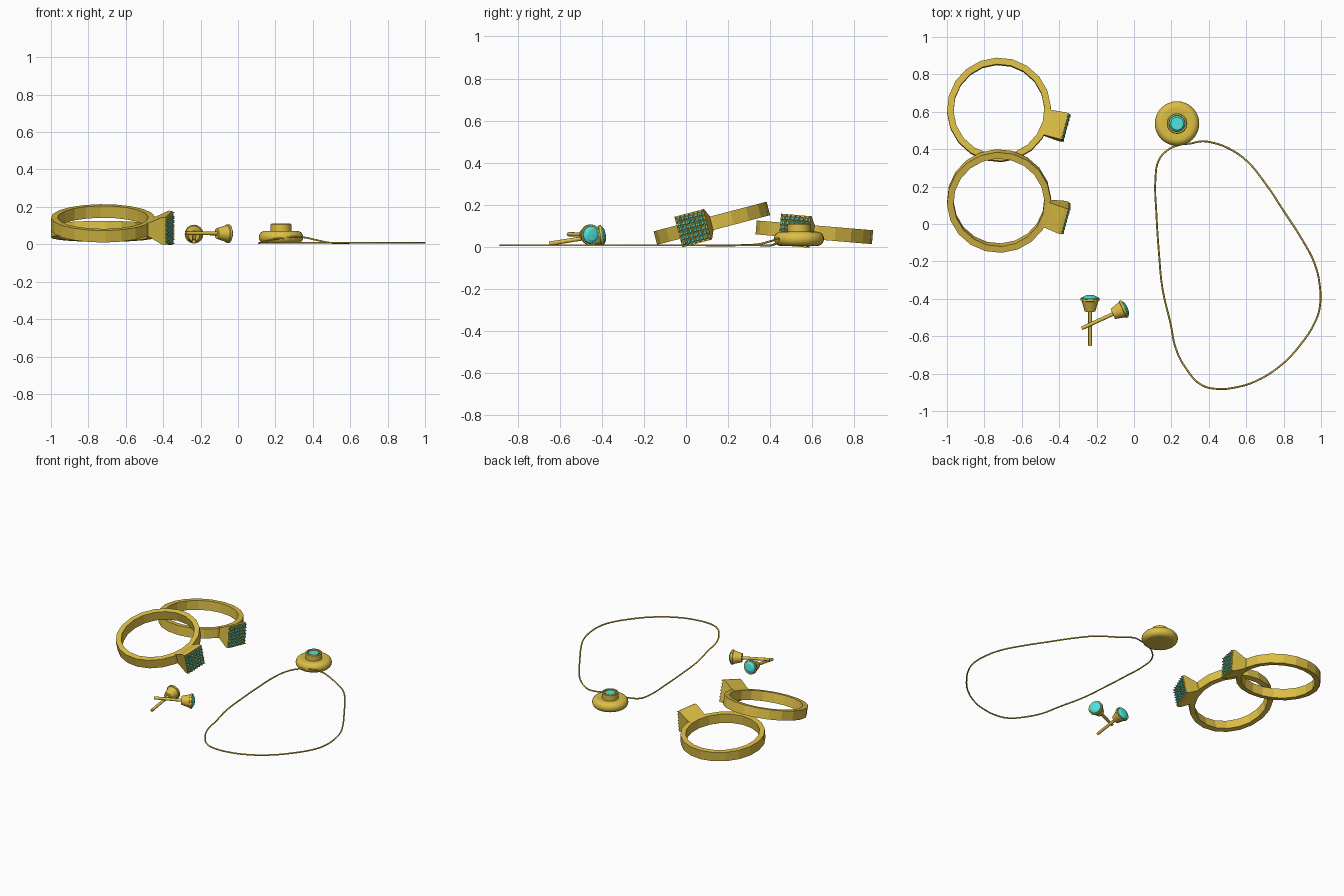
import bpy, bmesh, math
from mathutils import Matrix, Vector

if "Cube" in bpy.data.objects:
    bpy.data.objects.remove(bpy.data.objects["Cube"])


def material(name, rgb):
    m = bpy.data.materials.new(name)
    m.diffuse_color = (*rgb, 1)
    m.use_nodes = True
    m.node_tree.nodes["Principled BSDF"].inputs["Base Color"].default_value = m.diffuse_color
    return m


GOLD = material("gold", (0.72, 0.52, 0.06))
CYAN = material("turquoise", (0.08, 0.78, 0.72))


def finish(name, bm, mat, matrix=Matrix(), smooth=None):
    bmesh.ops.remove_doubles(bm, verts=bm.verts, dist=1e-5)
    bmesh.ops.recalc_face_normals(bm, faces=bm.faces)
    me = bpy.data.meshes.new(name)
    bm.to_mesh(me)
    bm.free()
    me.materials.append(mat)
    ob = bpy.data.objects.new(name, me)
    ob.matrix_world = matrix
    bpy.context.collection.objects.link(ob)
    if smooth:
        bpy.ops.object.select_all(action='DESELECT')
        ob.select_set(True)
        bpy.context.view_layer.objects.active = ob
        bpy.ops.object.shade_smooth_by_angle(angle=math.radians(smooth))
    return ob


def lathe(name, profile, sides, mat, matrix=Matrix(), closed=False, smooth=None):
    """Spin an (r, z) profile around local z."""
    bm = bmesh.new()
    vs = [bm.verts.new((r, 0, z)) for r, z in profile]
    edges = [bm.edges.new(p) for p in zip(vs, vs[1:])]
    if closed:
        edges.append(bm.edges.new((vs[-1], vs[0])))
    bmesh.ops.spin(bm, geom=vs + edges, axis=(0, 0, 1), cent=(0, 0, 0),
                   angle=2 * math.pi, steps=sides, use_merge=True)
    return finish(name, bm, mat, matrix, smooth)


# Rings: flat band, flared square head, pave grid of stones with beads between
def ring(name, centre, tilt):
    m = (Matrix.Translation(centre) @ Matrix.Rotation(math.radians(tilt), 4, 'X')
         @ Matrix.Rotation(math.radians(-15), 4, 'Z'))
    w = 0.033
    lathe(name + "_band", [(0.243, -w), (0.278, -w), (0.278, w), (0.243, w)],
          20, GOLD, m, closed=True)

    bm = bmesh.new()
    sections = [(0.248, 0.068, w), (0.275, 0.07, w + 0.006),
                (0.345, 0.073, 0.075), (0.365, 0.073, 0.075)]
    loops = [[bm.verts.new((x, sy * a, sz * b))
              for sy, sz in ((-1, -1), (1, -1), (1, 1), (-1, 1))]
             for x, a, b in sections]
    for p, q in zip(loops, loops[1:]):
        for i in range(4):
            j = (i + 1) % 4
            bm.faces.new((p[i], p[j], q[j], q[i]))
    bm.faces.new(loops[0])
    bm.faces.new(loops[-1])
    finish(name + "_head", bm, GOLD, m)

    n, pitch = 6, 0.0225
    stones, beads = bmesh.new(), bmesh.new()
    turn = Matrix.Rotation(math.pi / 2, 4, 'Y')

    def stud(bm, i, j, count, r1, r2, h, sides):
        off = (count - 1) / 2
        t = Matrix.Translation((0.363 + h / 2, (i - off) * pitch, (j - off) * pitch))
        bmesh.ops.create_cone(bm, cap_ends=True, segments=sides, radius1=r1,
                              radius2=r2, depth=h, matrix=t @ turn)

    for i in range(n):
        for j in range(n):
            stud(stones, i, j, n, 0.0105, 0.006, 0.012, 8)
    for i in range(n + 1):
        for j in range(n + 1):
            stud(beads, i, j, n + 1, 0.005, 0.003, 0.014, 6)
    finish(name + "_stones", stones, CYAN, m)
    finish(name + "_beads", beads, GOLD, m)


ring("front_ring", (-0.722, 0.123, 0.112), 14.7)
ring("back_ring", (-0.722, 0.61, 0.069), -4.8)


# Stud earrings: post, flared cup and faceted stone along one axis
def earring(name, tail, tip):
    tail, tip = Vector(tail), Vector(tip)
    axis = tip - tail
    L = axis.length
    m = Matrix.Translation(tail) @ axis.to_track_quat('Z', 'Y').to_matrix().to_4x4()
    lathe(name + "_post", [(0, 0), (0.01, 0), (0.01, L - 0.06), (0, L - 0.06)],
          12, GOLD, m, smooth=35)
    lathe(name + "_cup", [(0, L - 0.075), (0.029, L - 0.075), (0.045, L - 0.018),
                          (0.05, L - 0.016), (0.05, L - 0.004), (0.043, L - 0.004),
                          (0.041, L - 0.012), (0, L - 0.012)], 16, GOLD, m, smooth=30)
    lathe(name + "_stone", [(0, L - 0.012), (0.043, L - 0.008), (0.041, L),
                            (0.025, L + 0.009), (0, L + 0.011)], 16, CYAN, m)


earring("straight_earring", (-0.235, -0.65, 0.015), (-0.235, -0.392, 0.056))
earring("crossed_earring", (-0.28, -0.558, 0.06), (-0.045, -0.45, 0.057))

# Pendant: rounded disc with a raised collar holding the stone
at = Matrix.Translation((0.23, 0.537, 0))
rim = [(0.085 + 0.034 * math.sin(t), 0.038 - 0.034 * math.cos(t))
       for t in [math.pi * k / 10 for k in range(11)]]
lathe("pendant_disc", [(0, 0.004)] + rim + [(0.055, 0.068), (0, 0.068)],
      32, GOLD, at, smooth=40)
lathe("pendant_collar", [(0.055, 0.06), (0.055, 0.106), (0.051, 0.11),
                         (0.043, 0.11), (0.042, 0.06)], 32, GOLD, at,
      closed=True, smooth=40)
lathe("pendant_stone", [(0, 0.065), (0.0425, 0.065), (0.0425, 0.098),
                        (0.034, 0.106), (0, 0.106)], 24, CYAN, at)

# Cord: thin tube lying on the ground, lifting to the pendant
path = [(.25, .425, .035), (.30, .43, .04), (.36, .442, .036), (.41, .437, .025),
        (.50, .407), (.60, .34), (.70, .22), (.80, .07), (.90, -.085), (.965, -.21),
        (.992, -.32), (.994, -.44), (.97, -.52), (.89, -.645), (.78, -.76),
        (.64, -.845), (.55, -.872), (.45, -.882), (.36, -.86), (.28, -.775),
        (.225, -.67), (.195, -.53), (.153, -.35), (.133, -.15), (.12, .05),
        (.115, .25), (.132, .34, .012), (.18, .395, .025)]
cu = bpy.data.curves.new("cord", 'CURVE')
cu.dimensions = '3D'
cu.bevel_depth = 0.005
cu.bevel_resolution = 1
cu.resolution_u = 4
sp = cu.splines.new('BEZIER')
sp.bezier_points.add(len(path) - 1)
sp.use_cyclic_u = True
for bp, p in zip(sp.bezier_points, path):
    bp.co = p if len(p) == 3 else (*p, 0.0075)
    bp.handle_left_type = bp.handle_right_type = 'AUTO'
cu.materials.append(GOLD)
bpy.context.collection.objects.link(bpy.data.objects.new("cord", cu))
